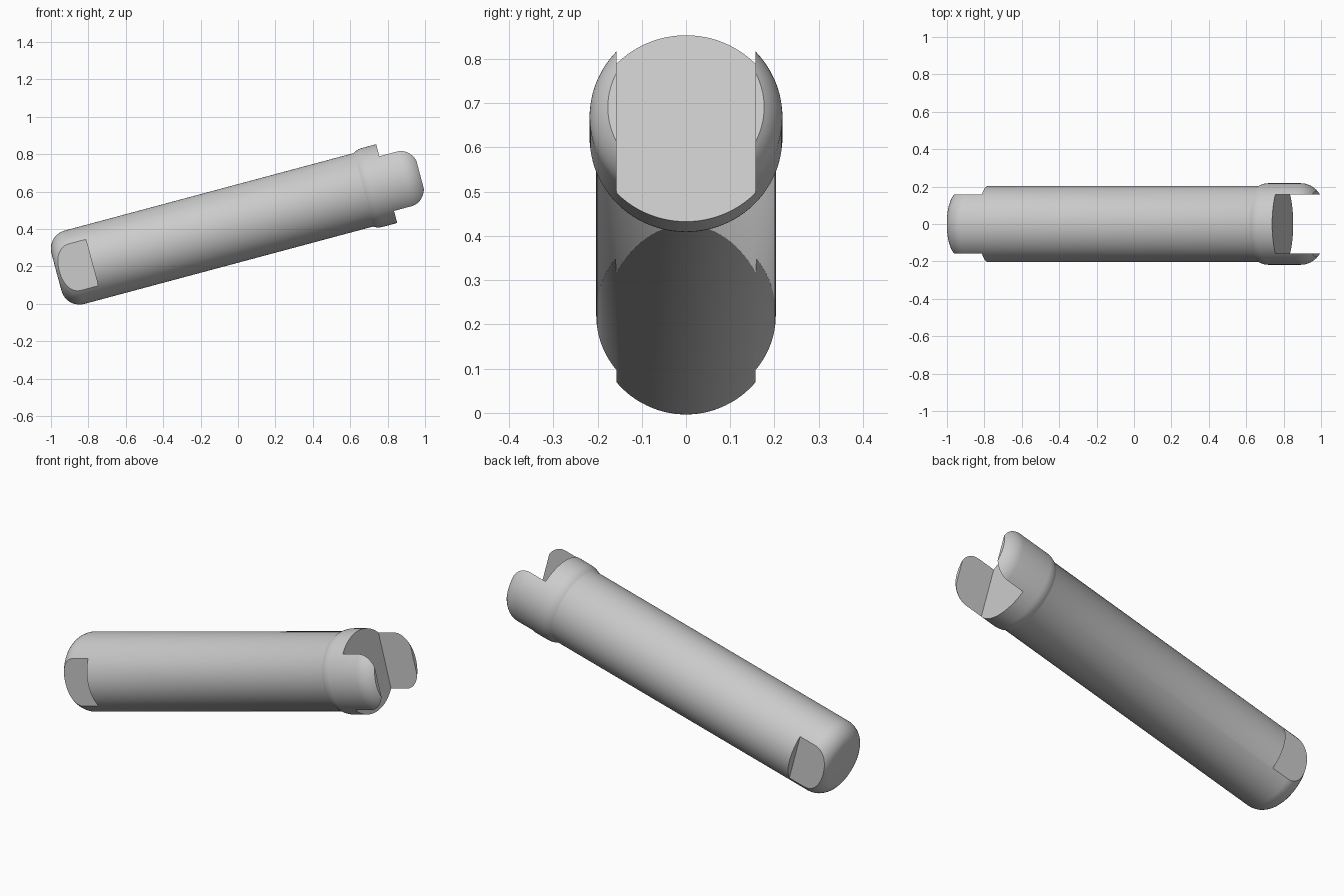
import bpy, bmesh, math
from mathutils import Matrix, Vector

cube = bpy.data.objects.get("Cube")
if cube:
    bpy.data.objects.remove(cube, do_unlink=True)

TILT = math.radians(15)
FRAME = Matrix.Translation((0, 0, 0.43)) @ Matrix.Rotation(-TILT, 4, 'Y')
SHAFT_R, HEAD_R, FLAT_Y = 0.203, 0.218, 0.157

grey = bpy.data.materials.new("plain grey")
grey.use_nodes = True
color = (0.6, 0.6, 0.6, 1)
grey.diffuse_color = color
grey.node_tree.nodes["Principled BSDF"].inputs["Base Color"].default_value = color


def arc(cx, cr, radius, start, end, steps=10):
    """Profile points (along axis, distance from axis) on a circular arc."""
    angles = [math.radians(start + (end - start) * i / steps) for i in range(steps + 1)]
    return [(cx + radius * math.cos(a), cr + radius * math.sin(a)) for a in angles]


def add_object(name, bm):
    mesh = bpy.data.meshes.new(name)
    bmesh.ops.recalc_face_normals(bm, faces=bm.faces)
    bm.to_mesh(mesh)
    bm.free()
    mesh.materials.append(grey)
    obj = bpy.data.objects.new(name, mesh)
    obj.matrix_world = FRAME
    bpy.context.collection.objects.link(obj)
    return obj


def lathe(name, profile, segments=96):
    bm = bmesh.new()
    rings = []
    for x, r in profile:
        turn = [2 * math.pi * i / segments for i in range(segments)]
        rings.append([bm.verts.new((x, r * math.cos(a), r * math.sin(a))) for a in turn])
    for a, b in zip(rings, rings[1:]):
        for i in range(segments):
            j = (i + 1) % segments
            bm.faces.new((a[i], a[j], b[j], b[i]))
    bm.faces.new(rings[0])
    bm.faces.new(rings[-1])
    return add_object(name, bm)


def box_cutter(name, low, high):
    low, high = Vector(low), Vector(high)
    bm = bmesh.new()
    bmesh.ops.create_cube(bm, size=1)
    bmesh.ops.scale(bm, vec=high - low, verts=bm.verts)
    bmesh.ops.translate(bm, vec=(low + high) / 2, verts=bm.verts)
    obj = add_object(name, bm)
    obj.hide_render = True
    return obj


# Turned shaft: rounded foot, straight body, swollen head with rounded rim
profile = arc(-0.905, SHAFT_R - 0.1, 0.1, 180, 90)
profile += arc(0.745, HEAD_R - 0.1, 0.1, 121.8, 90, 6)
profile += arc(0.922, HEAD_R - 0.11, 0.11, 90, 38.6)
shaft = lathe("slotted_shaft", profile)

# Slot across the head, and a flat on each side of the foot
cutters = [box_cutter("slot_cutter", (0.823, -FLAT_Y, -0.5), (1.3, FLAT_Y, 0.5))]
for side, low, high in (("left", FLAT_Y, 0.5), ("right", -0.5, -FLAT_Y)):
    cutters.append(box_cutter(side + "_flat_cutter", (-1.3, low, -0.5), (-0.808, high, 0.5)))

for cutter in cutters:
    mod = shaft.modifiers.new(cutter.name, 'BOOLEAN')
    mod.operation = 'DIFFERENCE'
    mod.solver = 'EXACT'
    mod.object = cutter

# Bake the cuts and discard the cutters
bpy.context.view_layer.update()
cut = bpy.data.meshes.new_from_object(shaft.evaluated_get(bpy.context.evaluated_depsgraph_get()))
shaft.modifiers.clear()
shaft.data = cut
for cutter in cutters:
    bpy.data.objects.remove(cutter, do_unlink=True)

bpy.ops.object.select_all(action='DESELECT')
shaft.select_set(True)
bpy.context.view_layer.objects.active = shaft
bpy.ops.object.shade_smooth_by_angle(angle=math.radians(30))
